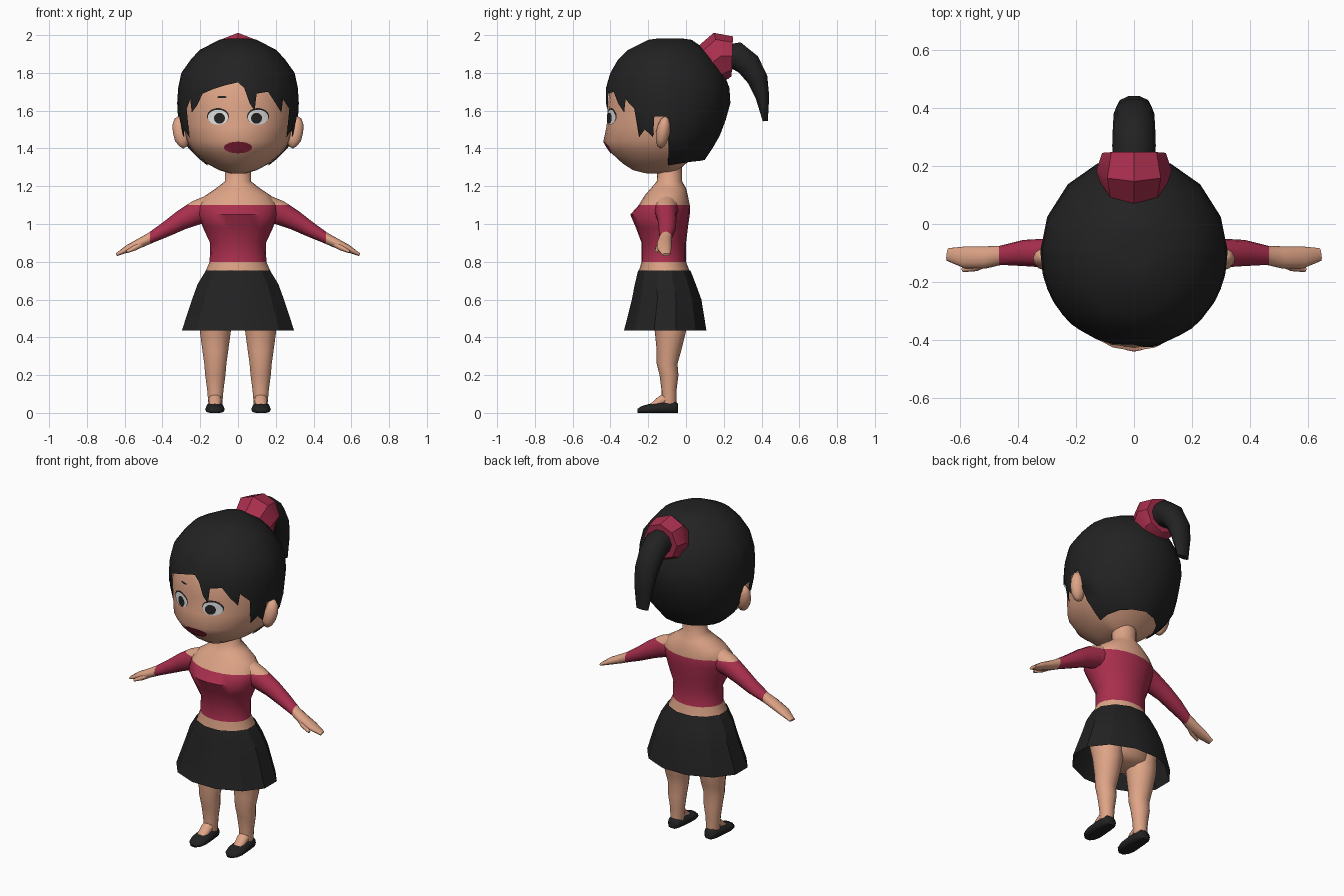
import bpy, bmesh, math
from mathutils import Vector
from mathutils.bvhtree import BVHTree

if "Cube" in bpy.data.objects:
    bpy.data.objects.remove(bpy.data.objects["Cube"])

def mat(name, *rgb):
    m = bpy.data.materials.new(name)
    m.diffuse_color = (*rgb, 1)
    m.use_nodes = True
    m.node_tree.nodes["Principled BSDF"].inputs["Base Color"].default_value = m.diffuse_color
    return m

SKIN = mat("skin", .73, .37, .24)
RED = mat("crimson", .40, .028, .075)
BLACK = mat("black", .016, .016, .016)
WHITE = mat("eye_white", .75, .75, .75)
LIP = mat("lip_red", .30, .018, .05)

def finish(name, bm, mats, angle=60, rule=None):
    """Turn a bmesh into a shaded object; rule(face centre) picks the material."""
    bmesh.ops.remove_doubles(bm, verts=bm.verts, dist=1e-5)
    bmesh.ops.recalc_face_normals(bm, faces=bm.faces)
    if rule:
        for f in bm.faces:
            f.material_index = rule(f.calc_center_median())
    me = bpy.data.meshes.new(name)
    bm.to_mesh(me)
    bm.free()
    ob = bpy.data.objects.new(name, me)
    bpy.context.collection.objects.link(ob)
    for m in mats:
        me.materials.append(m)
    bpy.ops.object.select_all(action='DESELECT')
    ob.select_set(True)
    bpy.context.view_layer.objects.active = ob
    bpy.ops.object.shade_smooth_by_angle(angle=math.radians(angle))
    return ob

def skin_rings(rings, caps=True):
    """Bridge lists of points into a tube."""
    bm = bmesh.new()
    rows = [[bm.verts.new(p) for p in r] for r in rings]
    n = len(rows[0])
    for a, b in zip(rows, rows[1:]):
        for i in range(n):
            j = (i + 1) % n
            bm.faces.new((a[i], a[j], b[j], b[i]))
    if caps:
        bm.faces.new(rows[0])
        bm.faces.new(rows[-1])
    return bm

def around(a, z, rx, yf, yb, yc, cx=0):
    """Point of a horizontal ring; a=0 is the front, widest at yc."""
    c = math.cos(a)
    return (cx + rx * math.sin(a), yc - c * ((yc - yf) if c > 0 else (yb - yc)), z)

def flat(profile, n, yc=None, cx=0, turn=0):
    return [[around(math.tau * (i + turn) / n, z, rx, yf, yb,
                    (yf + yb) / 2 if yc is None else yc, cx) for i in range(n)]
            for z, rx, yf, yb in profile]

def sweep(path, side, n):
    """Rings across a path of (centre, half width along side, half depth)."""
    pts = [Vector(p[0]) for p in path]
    out = []
    for i, (c, w, d) in enumerate(path):
        t = (pts[min(i + 1, len(pts) - 1)] - pts[max(i - 1, 0)]).normalized()
        u = Vector(side)
        u = (u - t * u.dot(t)).normalized()
        v = t.cross(u)
        out.append([pts[i] + u * w * math.cos(math.tau * k / n) + v * d * math.sin(math.tau * k / n)
                    for k in range(n)])
    return out

def cut(bm, co, no):
    bmesh.ops.bisect_plane(bm, geom=bm.verts[:] + bm.edges[:] + bm.faces[:],
                           plane_co=co, plane_no=no)

# Head
head = skin_rings(flat([
    (1.268, .04, -.21, -.08), (1.285, .10, -.28, -.04), (1.32, .165, -.335, 0),
    (1.38, .235, -.40, .08), (1.44, .275, -.437, .13), (1.52, .295, -.42, .17),
    (1.62, .305, -.415, .20), (1.75, .295, -.40, .19), (1.85, .24, -.33, .13),
    (1.92, .16, -.25, .05), (1.95, .05, -.15, -.05)], 24, yc=-.1))
face = BVHTree.FromBMesh(head)
finish("head", head, [SKIN])

# Painted face details, laid on the head surface
def decal(name, cx, cz, rx, rz, off, m):
    rings = []
    for r in (.02, .5, 1):
        ring = []
        for k in range(20):
            a = math.tau * k / 20
            x, z = cx + r * rx * math.cos(a), cz + r * rz * math.sin(a)
            hit = face.ray_cast(Vector((x, -1, z)), Vector((0, 1, 0)))[0]
            ring.append((x, hit.y - off, z))
        rings.append(ring)
    bm = skin_rings(rings, caps=False)
    bm.faces.new([v for v in bm.verts][:20])
    ob = finish(name, bm, [m])
    if ob.data.polygons[0].normal.y > 0:
        ob.data.flip_normals()

for s, tag in ((1, "left"), (-1, "right")):
    decal(tag + "_lashes", s * .106, 1.57, .058, .044, .003, BLACK)
    decal(tag + "_eye", s * .106, 1.565, .054, .040, .005, WHITE)
    decal(tag + "_pupil", s * .098, 1.56, .029, .029, .008, BLACK)
decal("lips", 0, 1.405, .075, .031, .005, LIP)
decal("brow", -.085, 1.672, .026, .006, .004, BLACK)

# Hair cap: rings from the crown clamped to a jagged hairline
HAIR = [(1.982, .05, -.15, -.02), (1.975, .10, -.20, .03), (1.92, .205, -.31, .11),
        (1.87, .25, -.36, .16), (1.80, .30, -.40, .20), (1.72, .317, -.425, .23),
        (1.64, .322, -.43, .235), (1.55, .317, -.425, .21), (1.47, .30, -.41, .18),
        (1.40, .262, -.38, .14), (1.34, .20, -.33, .10), (1.30, .15, -.28, .05)]
SIDE = [(58, 1.61), (61, 1.46), (68, 1.50), (76, 1.46), (78, 1.57), (90, 1.57), (92, 1.31),
        (112, 1.32), (135, 1.33), (157, 1.335)]
RIGHT = [(0, 1.75), (6, 1.72), (11, 1.64), (16, 1.60), (18, 1.69), (30, 1.70), (38, 1.64),
         (46, 1.59), (48, 1.66)] + SIDE
LEFT = [(12, 1.735), (24, 1.715), (36, 1.69), (42, 1.63), (50, 1.59), (52, 1.66)] + SIDE
LINE = RIGHT + [(180, 1.34)] + [(360 - a, z) for a, z in reversed(LEFT)]

def hair_point(a, z):
    for p, q in zip(HAIR, HAIR[1:]):
        if p[0] >= z >= q[0]:
            t = (p[0] - z) / (p[0] - q[0])
            return around(math.radians(a), z, *[m + (n - m) * t for m, n in zip(p[1:], q[1:])], -.1)

hair = skin_rings([[hair_point(a, max(p[0], e)) for a, e in LINE] for p in HAIR], caps=False)
bmesh.ops.remove_doubles(hair, verts=hair.verts, dist=1e-5)
hair.verts.ensure_lookup_table()
bmesh.ops.holes_fill(hair, edges=[e for e in hair.edges if e.is_boundary
                                  and min(v.co.z for v in e.verts) > 1.97], sides=0)
finish("hair", hair, [BLACK])

# Ponytail and its band
finish("hair_band", skin_rings(sweep([
    ((0, .14, 1.855), .115, .115), ((0, .185, 1.89), .13, .128), ((0, .245, 1.888), .11, .105)],
    (1, 0, 0), 8)), [RED], 40)
finish("ponytail", skin_rings(sweep([
    ((0, .20, 1.88), .072, .07), ((0, .27, 1.89), .075, .078), ((0, .33, 1.845), .073, .07),
    ((0, .38, 1.765), .07, .057), ((0, .405, 1.67), .06, .038), ((0, .42, 1.545), .04, .014)],
    (1, 0, 0), 10)), [BLACK])

# Neck and torso, with the off-shoulder top coloured by height
torso = skin_rings(flat([
    (1.30, .07, -.15, -.02), (1.225, .07, -.155, -.02), (1.19, .115, -.185, 0),
    (1.15, .175, -.22, .01), (1.10, .21, -.25, .02), (1.05, .21, -.295, .02),
    (.98, .185, -.265, .01), (.90, .148, -.235, 0), (.80, .15, -.235, 0),
    (.75, .172, -.25, .02), (.60, .20, -.25, .03), (.47, .17, -.22, .01),
    (.44, .08, -.17, -.04)], 20))
finish("torso", torso, [SKIN, RED], rule=lambda c: int(.80 < c.z < 1.10))

# Skirt
finish("skirt", skin_rings(flat([
    (.755, .175, -.258, .028), (.68, .222, -.277, .058), (.60, .252, -.293, .088),
    (.435, .308, -.336, .116)], 12, turn=.5), caps=False), [BLACK], 25)

for s, tag in ((1, "left"), (-1, "right")):
    # Ear
    bm = bmesh.new()
    bmesh.ops.create_icosphere(bm, subdivisions=2, radius=1)
    for v in bm.verts:
        x, y, z = v.co
        v.co = (s * (.302 + .045 * x + .012 * z), -.122 + .038 * y + .012 * z, 1.485 + .086 * z)
    finish(tag + "_ear", bm, [SKIN])

    # Arm with sleeve, cut at the cuff and neckline
    arm = skin_rings(sweep([((s * x, y, z), w, d) for x, y, z, w, d in (
        (.12, -.105, 1.09, .07, .075), (.22, -.105, 1.06, .058, .064), (.30, -.10, 1.02, .05, .052),
        (.38, -.10, .972, .045, .04), (.46, -.108, .928, .033, .029), (.51, -.115, .903, .038, .026),
        (.58, -.115, .871, .038, .02), (.642, -.105, .838, .022, .008))], (0, 1, 0), 12))
    cut(arm, (0, 0, 1.10), (0, 0, 1))
    cut(arm, (s * .465, 0, .93), (1, 0, 0))
    finish(tag + "_arm", arm, [SKIN, RED], rule=lambda c: int(c.z < 1.10 and abs(c.x) < .465))
    finish(tag + "_thumb", skin_rings(sweep([
        ((s * .50, -.125, .90), .018, .016), ((s * .545, -.145, .875), .018, .015),
        ((s * .59, -.158, .852), .008, .007)], (0, 1, 0), 8)), [SKIN])

    # Leg and instep
    finish(tag + "_leg", skin_rings(flat([
        (.62, .095, -.22, .01), (.43, .084, -.165, 0), (.33, .07, -.155, -.025),
        (.26, .06, -.155, -.045), (.20, .055, -.14, -.04), (.12, .044, -.13, -.05),
        (.04, .037, -.13, -.05)], 14, cx=s * .12)), [SKIN])
    finish(tag + "_instep", skin_rings(sweep([
        ((s * .12, -.085, .085), .034, .03), ((s * .121, -.13, .065), .034, .028),
        ((s * .122, -.18, .035), .03, .016)], (1, 0, 0), 10)), [SKIN])

    # Shoe, flattened on the ground
    shoe = skin_rings([[(s * .122 + w * math.cos(math.tau * k / 12), y,
                         max(0, h * (.4 + .6 * math.sin(math.tau * k / 12)))) for k in range(12)]
                       for y, w, h in ((-.043, .028, .05), (-.06, .04, .066), (-.10, .046, .064),
                                       (-.15, .05, .058), (-.20, .052, .046), (-.235, .042, .036),
                                       (-.256, .02, .022))])
    finish(tag + "_shoe", shoe, [BLACK])
